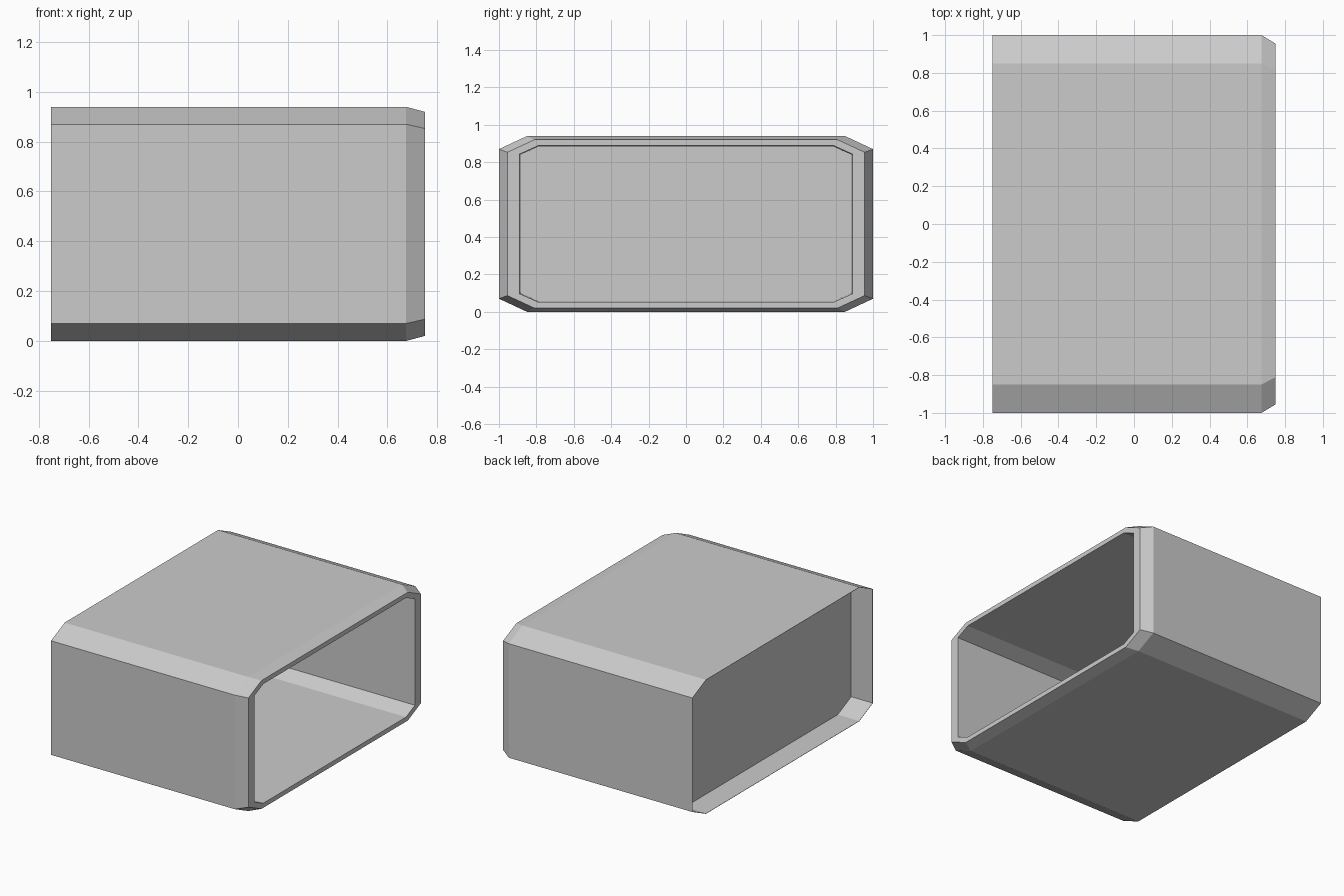
import bpy, bmesh

if "Cube" in bpy.data.objects:
    bpy.data.objects.remove(bpy.data.objects["Cube"])

MID = 0.47  # centre height of the sleeve


def ring(bm, x, half_y, half_z, flat_y, flat_z):
    """Octagonal cross-section at x: outer half sizes and half lengths of the flats."""
    quarter = [(half_y, flat_z), (flat_y, half_z)]
    pts = quarter + [(-y, z) for y, z in reversed(quarter)]
    pts += [(-y, -z) for y, z in pts]
    return [bm.verts.new((x, y, MID + z)) for y, z in pts]


# Sections from the recessed back panel, round the shell and into the front cavity
sections = [
    (-0.583, 0.998, 0.468, 0.849, 0.399),  # back panel
    (-0.75, 0.998, 0.468, 0.849, 0.399),   # inside of the thin back lip
    (-0.75, 1.0, 0.47, 0.85, 0.40),        # outer back edge
    (0.675, 1.0, 0.47, 0.85, 0.40),        # start of front chamfer
    (0.75, 0.955, 0.45, 0.81, 0.383),      # end of front chamfer
    (0.75, 0.89, 0.418, 0.79, 0.373),      # inner rim
    (-0.575, 0.885, 0.415, 0.785, 0.37),   # cavity end
]

bm = bmesh.new()
rings = [ring(bm, *s) for s in sections]
for a, b in zip(rings, rings[1:]):
    for i in range(8):
        j = (i + 1) % 8
        bm.faces.new((a[i], a[j], b[j], b[i]))

# Recessed panel and cavity end
bm.faces.new(rings[0])
bm.faces.new(rings[-1])
bmesh.ops.recalc_face_normals(bm, faces=bm.faces)

mesh = bpy.data.meshes.new("box_sleeve")
bm.to_mesh(mesh)
bm.free()
sleeve = bpy.data.objects.new("box_sleeve", mesh)
bpy.context.collection.objects.link(sleeve)
